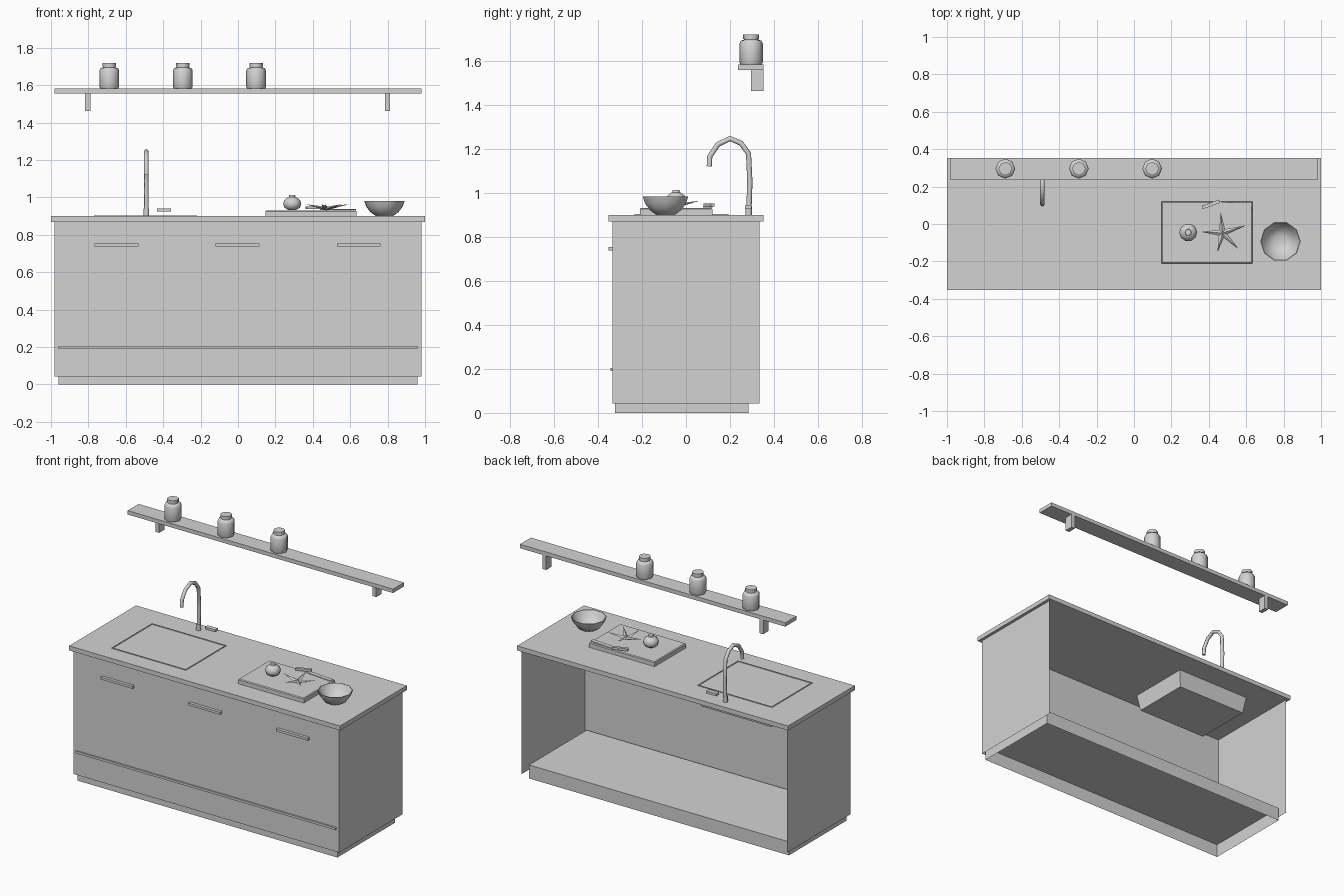
import bpy, bmesh, math

if "Cube" in bpy.data.objects:
    bpy.data.objects.remove(bpy.data.objects["Cube"])

grey = bpy.data.materials.new("plain_grey")
grey.diffuse_color = (0.65, 0.65, 0.65, 1)
grey.use_nodes = True
grey.node_tree.nodes["Principled BSDF"].inputs["Base Color"].default_value = grey.diffuse_color


def finish(name, bm, smooth=False):
    me = bpy.data.meshes.new(name)
    bm.to_mesh(me)
    bm.free()
    ob = bpy.data.objects.new(name, me)
    bpy.context.collection.objects.link(ob)
    me.materials.append(grey)
    if smooth:
        bpy.ops.object.select_all(action='DESELECT')
        ob.select_set(True)
        bpy.context.view_layer.objects.active = ob
        bpy.ops.object.shade_smooth_by_angle(angle=math.radians(50))
    return ob


def box(name, x, y, z, rot=0.0, bevel=0.0, open_bottom=False):
    """Box from (min, max) ranges, turned about its own vertical axis."""
    bm = bmesh.new()
    bmesh.ops.create_cube(bm, size=1)
    for v in bm.verts:
        v.co = [v.co[i] * (r[1] - r[0]) for i, r in enumerate((x, y, z))]
    if open_bottom:
        bm.normal_update()
        bmesh.ops.delete(bm, geom=[f for f in bm.faces if f.normal.z < -0.5], context='FACES')
    if bevel:
        top = [e for e in bm.edges if all(v.co.z > 0 for v in e.verts)]
        bmesh.ops.bevel(bm, geom=top, offset=bevel, segments=1, affect='EDGES')
    ob = finish(name, bm)
    ob.location = [sum(r) / 2 for r in (x, y, z)]
    ob.rotation_euler.z = rot
    return ob


def lathe(name, profile, sides, loc):
    """Revolve (radius, height) points; the ends are closed with flat caps."""
    bm = bmesh.new()
    rings = []
    for r, z in profile:
        rings.append([bm.verts.new((r * math.cos(a), r * math.sin(a), z))
                      for a in (2 * math.pi * i / sides for i in range(sides))])
    for a, b in zip(rings, rings[1:]):
        for i in range(sides):
            j = (i + 1) % sides
            bm.faces.new((a[i], a[j], b[j], b[i]))
    bm.faces.new(rings[0][::-1])
    bm.faces.new(rings[-1])
    ob = finish(name, bm, True)
    ob.location = loc
    return ob


# Cabinet: thin shell with front and sides, open at the back
bm = bmesh.new()
path = [(-0.98, 0.333), (-0.98, -0.333), (0.98, -0.333), (0.98, 0.333)]
cols = [[bm.verts.new((x, y, z)) for z in (0.042, 0.87)] for x, y in path]
for a, b in zip(cols, cols[1:]):
    bm.faces.new((a[0], b[0], b[1], a[1]))
finish("cabinet_shell", bm)

# Plinth: hollow from below, its top forms the cabinet floor
box("plinth", (-0.96, 0.96), (-0.323, 0.285), (0, 0.09), open_bottom=True)
box("countertop", (-1, 1), (-0.353, 0.353), (0.87, 0.9))
box("front_trim", (-0.96, 0.96), (-0.342, -0.333), (0.19, 0.205))
for i, x in enumerate((-0.65, -0.003, 0.645)):
    box(f"handle_{i + 1}", (x - 0.117, x + 0.117), (-0.353, -0.333), (0.738, 0.754))

# Sink: thin rim on the counter and a tapered basin below it
sx, sy = (-0.77, -0.22), (-0.235, 0.193)
w = 0.006
box("sink_rim_front", sx, (sy[0], sy[0] + w), (0.9, 0.904))
box("sink_rim_back", sx, (sy[1] - w, sy[1]), (0.9, 0.904))
box("sink_rim_left", (sx[0], sx[0] + w), sy, (0.9, 0.904))
box("sink_rim_right", (sx[1] - w, sx[1]), sy, (0.9, 0.904))
basin = box("sink_basin", sx, sy, (0.76, 0.871))
for v in basin.data.vertices:
    if v.co.z < 0:
        v.co.x *= 0.94
        v.co.y *= 0.92

# Faucet: swept tube, base collar and side lever
cu = bpy.data.curves.new("faucet_path", 'CURVE')
cu.dimensions = '3D'
cu.bevel_depth = 0.012
cu.bevel_resolution = 2
cu.use_fill_caps = True
pts = [(0.285, 0.9), (0.29, 1.05), (0.284, 1.178), (0.25, 1.225), (0.2, 1.246),
       (0.145, 1.22), (0.108, 1.165), (0.106, 1.12)]
sp = cu.splines.new('POLY')
sp.points.add(len(pts) - 1)
for p, (y, z) in zip(sp.points, pts):
    p.co = (-0.49, y, z, 1)
tmp = bpy.data.objects.new("faucet_path", cu)
bpy.context.collection.objects.link(tmp)
me = bpy.data.meshes.new_from_object(tmp.evaluated_get(bpy.context.evaluated_depsgraph_get()))
bpy.data.objects.remove(tmp)
bm = bmesh.new()
bm.from_mesh(me)
finish("faucet", bm, True)
lathe("faucet_collar", [(0.015, 0), (0.015, 0.04)], 8, (-0.49, 0.285, 0.9))
box("faucet_lever", (-0.432, -0.357), (0.268, 0.298), (0.925, 0.941))

# Wall shelf with brackets and jars
box("shelf", (-0.98, 0.98), (0.236, 0.352), (1.557, 1.583))
for side, x in (("left", -0.803), ("right", 0.8)):
    box(f"shelf_bracket_{side}", (x - 0.014, x + 0.014), (0.295, 0.352), (1.463, 1.557))
jar = [(0.049, 0), (0.053, 0.01), (0.053, 0.095), (0.046, 0.108), (0.033, 0.112),
       (0.033, 0.116), (0.036, 0.116), (0.036, 0.136)]
for i, x in enumerate((-0.688, -0.295, 0.097)):
    lathe(f"jar_{i + 1}", jar, 8, (x, 0.296, 1.583))

# Chopping board, bowl and vegetable
box("chopping_board", (0.147, 0.633), (-0.21, 0.12), (0.9, 0.931), bevel=0.005)
lathe("bowl", [(0.045, 0), (0.076, 0.022), (0.098, 0.052), (0.108, 0.082),
               (0.104, 0.082), (0.088, 0.052), (0.066, 0.026), (0.04, 0.01)],
      10, (0.783, -0.093, 0.9))
veg = [(0.02, 0), (0.042, 0.014), (0.048, 0.034), (0.042, 0.054), (0.024, 0.068),
       (0.018, 0.07), (0.016, 0.08)]
lathe("vegetable", veg, 10, (0.29, -0.045, 0.932))

# Herb: five narrow leaves rising from a low centre
bm = bmesh.new()
ring = []
tips = [(18, 0.128), (95, 0.112), (177, 0.113), (255, 0.105), (315, 0.118)]
for i, (deg, length) in enumerate(tips):
    following = tips[(i + 1) % 5][0] + (360 if i == 4 else 0)
    for d, r, z in ((deg, length, 0.964), ((deg + following) / 2, 0.024, 0.943)):
        a = math.radians(d)
        ring.append(bm.verts.new((0.473 + r * math.cos(a), -0.048 + r * math.sin(a), z)))
mid = bm.verts.new((0.473, -0.048, 0.95))
low = bm.verts.new((0.473, -0.048, 0.931))
for i in range(10):
    a, b = ring[i], ring[(i + 1) % 10]
    bm.faces.new((a, b, mid))
    bm.faces.new((b, a, low))
finish("herb_leaves", bm)

# Knife
box("knife_handle", (0.362, 0.46), (0.096, 0.114), (0.937, 0.952), rot=math.radians(20))
box("knife_blade", (0.44, 0.63), (0.085, 0.113), (0.934, 0.938), rot=math.radians(-5))
